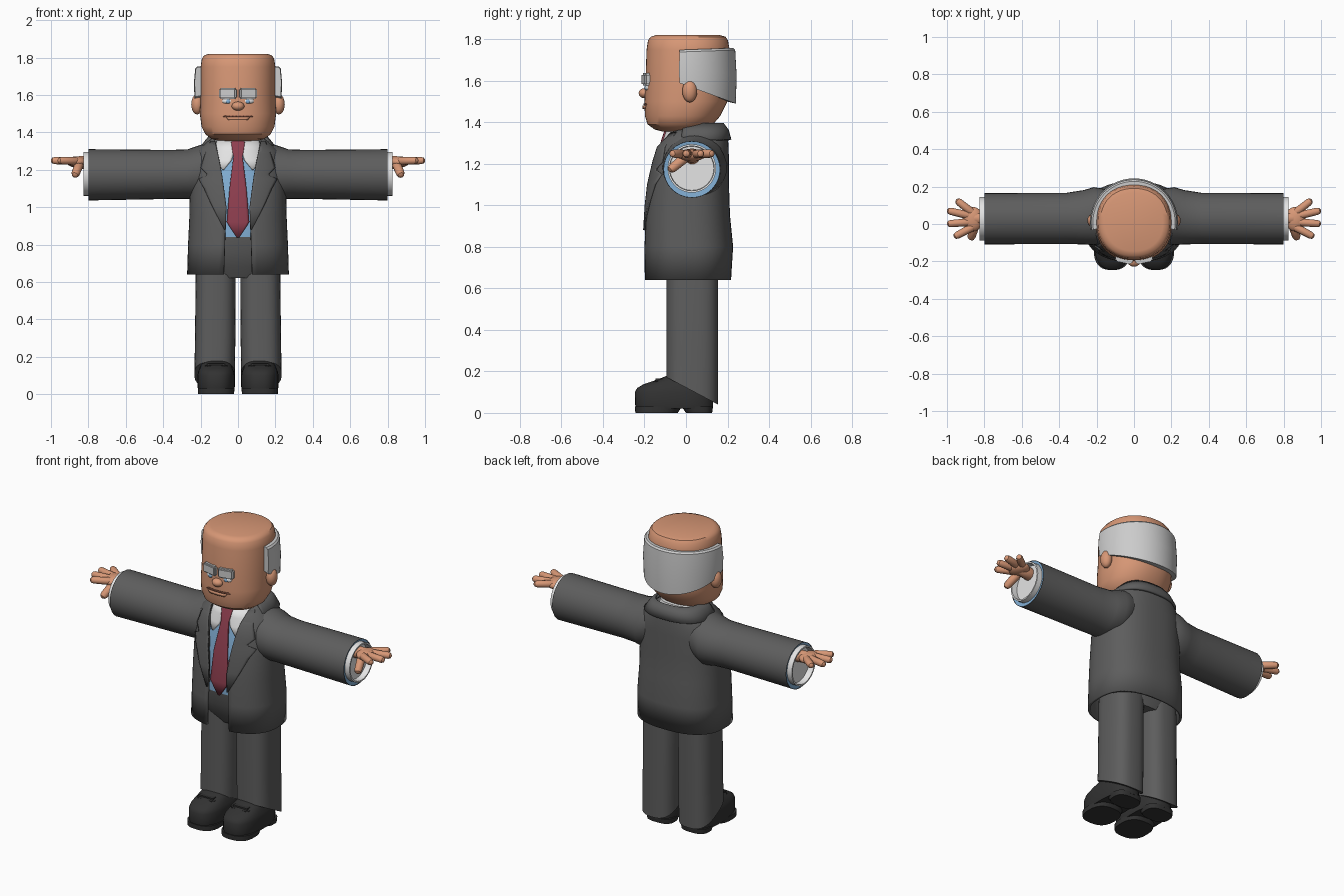
import bpy, bmesh, math
from mathutils import Vector

if "Cube" in bpy.data.objects:
    bpy.data.objects.remove(bpy.data.objects["Cube"])


def material(name, r, g, b):
    m = bpy.data.materials.new(name)
    m.diffuse_color = (r, g, b, 1)
    m.use_nodes = True
    m.node_tree.nodes["Principled BSDF"].inputs["Base Color"].default_value = m.diffuse_color
    return m


SKIN = material("skin", .68, .31, .18)
LIP = material("lip_brown", .30, .11, .07)
HAIR = material("hair_grey", .60, .60, .60)
SUIT = material("suit_grey", .11, .11, .11)
WHITE = material("collar_white", .78, .78, .78)
BLUE = material("shirt_blue", .22, .42, .65)
RED = material("tie_red", .28, .05, .08)
SHOE = material("shoe_black", .032, .032, .032)


def finish(bm, name, mat, thick=0):
    bmesh.ops.recalc_face_normals(bm, faces=bm.faces)
    me = bpy.data.meshes.new(name)
    bm.to_mesh(me)
    bm.free()
    me.materials.append(mat)
    ob = bpy.data.objects.new(name, me)
    bpy.context.collection.objects.link(ob)
    if thick:
        mod = ob.modifiers.new("thickness", 'SOLIDIFY')
        mod.thickness, mod.offset = thick, 0
    return ob


def skin(name, rows, mat, closed=True, caps=(True, True), thick=0):
    """Join rows of points into a surface."""
    bm = bmesh.new()
    vs = [[bm.verts.new(p) for p in row] for row in rows]
    n = len(rows[0])
    for a, b in zip(vs, vs[1:]):
        for i in range(n if closed else n - 1):
            j = (i + 1) % n
            bm.faces.new((a[i], a[j], b[j], b[i]))
    if closed and caps[0]:
        bm.faces.new(vs[0])
    if closed and caps[1]:
        bm.faces.new(vs[-1])
    return finish(bm, name, mat, thick)


def power(v, n):
    return math.copysign(abs(v) ** (2 / n), v)


def zring(ring, n=2.5, seg=40, gap=None, cx=0):
    """Rounded outline at height z; gap leaves the front open."""
    z, rx, y0, y1 = ring[:4]
    t0 = math.asin(min(1, gap / rx) ** (n / 2)) if gap else 0
    count = seg + 1 if gap else seg
    pts = []
    for i in range(count):
        t = t0 + (2 * math.pi - 2 * t0) * i / seg
        pts.append((cx + rx * power(math.sin(t), n),
                    (y0 + y1) / 2 - (y1 - y0) / 2 * power(math.cos(t), n), z))
    return pts


def loft(name, rings, mat, n=2.5, cx=0, seg=40):
    return skin(name, [zring(r, n, seg, None, cx) for r in rings], mat)


def front_y(rings, x, z, n):
    """Depth of the front of a lofted body."""
    z = min(max(z, rings[0][0]), rings[-1][0])
    for a, b in zip(rings, rings[1:]):
        if a[0] <= z <= b[0]:
            f = (z - a[0]) / (b[0] - a[0])
            rx, y0, y1 = [a[k] + (b[k] - a[k]) * f for k in (1, 2, 3)]
            u = min(1, abs(x) / rx)
            return (y0 + y1) / 2 - (y1 - y0) / 2 * (1 - u ** n) ** (1 / n)


def strip(name, rings, rows, mat, off, n=2.5, s=1, thick=.009):
    """Thin plate following the front of a body; rows are (z, x0, x1)."""
    pts = []
    for z, a, b in rows:
        xs = [a + (b - a) * i / 8 for i in range(9)]
        pts.append([(s * x, front_y(rings, x, z, n) - off, z) for x in xs])
    return skin(name, pts, mat, closed=False, thick=thick)


def xtube(name, rings, mat, s, caps=(True, True)):
    """Tube along x; rings are (x, cy, ry, cz, rz)."""
    rows = [[(s * x, cy + ry * math.cos(k * math.pi / 16), cz + rz * math.sin(k * math.pi / 16))
             for k in range(32)] for x, cy, ry, cz, rz in rings]
    return skin(name, rows, mat, caps=caps)


def capsule(name, p, q, r, mat):
    p, q = Vector(p), Vector(q)
    d = (q - p).normalized()
    u = d.orthogonal().normalized()
    w = d.cross(u)
    spec = [(p, -1 + .04, .25), (p, -.7, .7), (p, 0, 1), (q, 0, .9), (q, .6, .7), (q, .9, .25)]
    rows = [[c + d * r * o + (u * math.cos(k * math.pi / 6) + w * math.sin(k * math.pi / 6)) * r * f
             for k in range(12)] for c, o, f in spec]
    return skin(name, rows, mat)


def ellipsoid(name, c, size, mat):
    bm = bmesh.new()
    bmesh.ops.create_uvsphere(bm, u_segments=20, v_segments=12, radius=1)
    for v in bm.verts:
        v.co = Vector(c) + Vector([a * b for a, b in zip(v.co, size)])
    return finish(bm, name, mat)


def box(name, c, size, mat, rz=0, bevel=.008):
    bm = bmesh.new()
    bmesh.ops.create_cube(bm, size=1)
    bmesh.ops.scale(bm, vec=size, verts=bm.verts)
    bmesh.ops.bevel(bm, geom=bm.edges[:], offset=bevel, segments=2, affect='EDGES')
    ob = finish(bm, name, mat)
    ob.location, ob.rotation_euler.z = c, rz
    return ob


# Head
HEAD = [(1.355, .10, -.11, .08), (1.365, .14, -.15, .10), (1.39, .175, -.185, .13),
        (1.43, .195, -.198, .165), (1.5, .204, -.2, .2), (1.6, .2, -.195, .208),
        (1.75, .2, -.19, .21), (1.795, .193, -.183, .202), (1.812, .18, -.17, .19),
        (1.82, .155, -.145, .165)]
loft("head", HEAD, SKIN, 2.2, seg=48)
strip("mouth", HEAD, [(1.483, -.08, .08), (1.491, -.07, .07)], LIP, .003, 2.2, thick=.006)
strip("lower_lip", HEAD, [(1.465, -.05, .05), (1.482, -.065, .065)], SKIN, .005, 2.2)
ellipsoid("nose", (0, -.2, 1.54), (.034, .028, .024), SKIN)

# Hair band around the sides and back
rows = []
for i in range(41):
    t = math.radians(-10 + 200 * i / 40)
    c, d = math.cos(t), math.sin(t)
    zb, zt = 1.575 - .085 * d, 1.75 + .008 * d
    rows.append([(r * c, .008 + r * d, z) for r, z in
                 ((.19, zb + .01), (.232, zb), (.236, (zb + zt) / 2), (.229, zt - .01), (.22, zt), (.19, zt))])
skin("hair_band", rows, HAIR)

# Jacket with open front, shirt and trousers seat
JACKET = [(.64, .265, -.195, .21, .075), (.8, .26, -.196, .22, .07), (.95, .253, -.19, .205, .065),
          (1.1, .25, -.175, .2, .08), (1.22, .245, -.15, .2, .095), (1.30, .215, -.13, .197, .112),
          (1.345, .165, -.10, .19, .12), (1.375, .135, -.06, .18, .128)]
skin("jacket", [zring(r, gap=r[4], seg=60) for r in JACKET], SUIT, closed=False, thick=.014)
COLLAR = [(1.315, .2, -.10, .212, .185), (1.36, .165, -.08, .2, .15), (1.393, .135, -.05, .175, .12)]
skin("jacket_collar", [zring(r, gap=r[4]) for r in COLLAR], SUIT, closed=False, thick=.014)
SHIRT = [(.84, .2, -.165, .15), (.95, .2, -.165, .15), (1.1, .2, -.15, .15),
         (1.25, .17, -.115, .15), (1.33, .135, -.09, .14), (1.372, .115, -.075, .13)]
loft("shirt", SHIRT, BLUE)
loft("shirt_collar_band", [(1.31, .143, -.098, .148), (1.38, .122, -.08, .138)], WHITE)
TIE = [(.838, -.006, .006), (.92, -.06, .06), (1.1, -.045, .045), (1.27, -.024, .024),
       (1.3, -.03, .03), (1.345, -.036, .036), (1.355, -.025, .025)]
strip("tie", SHIRT, TIE, RED, .018, thick=.012)
loft("trouser_seat", [(.62, .15, -.08, .14), (.68, .22, -.115, .155), (.76, .225, -.15, .16),
                      (.845, .215, -.16, .155)], SUIT)

LAPEL = [(.88, .066, .072), (1.0, .062, .135), (1.1, .075, .18), (1.15, .082, .208),
         (1.17, .085, .165), (1.178, .087, .165), (1.21, .092, .198), (1.28, .106, .175), (1.35, .122, .145)]
COLLAR_POINT = [(1.2, .076, .082), (1.25, .035, .125), (1.3, .018, .132), (1.355, .02, .112)]

for s, side in ((1, "left"), (-1, "right")):
    # Face details
    box("brow_" + side, (s * .053, -.19, 1.607), (.094, .036, .06), HAIR, s * .2)
    ellipsoid("eye_" + side, (s * .053, -.172, 1.567), (.036, .025, .02), WHITE)
    ellipsoid("iris_" + side, (s * .053, -.192, 1.565), (.012, .008, .012), BLUE)
    ellipsoid("ear_" + side, (s * .218, .018, 1.55), (.032, .036, .054), SKIN)
    # Lapels and shirt collar points
    strip("lapel_" + side, JACKET, LAPEL, SUIT, .012, s=s)
    strip("collar_point_" + side, SHIRT, COLLAR_POINT, WHITE, .012, s=s)
    # Sleeve, lining and cuff
    xtube("sleeve_" + side, [(.1, .04, .13, 1.22, .13), (.17, .042, .148, 1.2, .143),
                             (.215, .042, .155, 1.183, .145), (.27, .036, .145, 1.177, .132),
                             (.36, .03, .137, 1.175, .131), (.8, .028, .137, 1.173, .137)],
          SUIT, s, (True, False))
    xtube("sleeve_lining_" + side, [(.795, .028, .136, 1.173, .136), (.792, .028, .112, 1.176, .112)],
          BLUE, s, (False, False))
    xtube("cuff_" + side, [(x, .028, r, 1.178, r) for x, r in
                           ((.77, .117), (.825, .117), (.825, .108), (.79, .106))], WHITE, s)
    # Hand
    capsule("wrist_" + side, (s * .78, .03, 1.235), (s * .85, .03, 1.24), .038, SKIN)
    ellipsoid("palm_" + side, (s * .862, .026, 1.242), (.055, .066, .03), SKIN)
    fingers = (((.87, .065), (.935, .117)), ((.88, .045), (.98, .068)),
               ((.88, .01), (.98, .002)), ((.87, -.02), (.945, -.06)))
    for i, (a, b) in enumerate(fingers):
        capsule(f"finger_{i + 1}_{side}", (s * a[0], a[1], 1.247), (s * b[0], b[1], 1.249), .022, SKIN)
    capsule("thumb_" + side, (s * .85, -.01, 1.225), (s * .868, -.065, 1.18), .025, SKIN)
    # Trouser leg with slanted hem
    leg = [zring((z, rx, -.095, .155), 2.8, 40, None, s * cx) for z, rx, cx in
           ((0, .108, .125), (.3, .108, .122), (.64, .107, .119), (.8, .1, .118))]
    leg[0] = [(x, y, .122 - .53 * y) for x, y, z in leg[0]]
    skin("trouser_leg_" + side, leg, SUIT)
    # Shoe with split sole and lace flap
    loft("shoe_" + side, [(.02, .095, -.24, .13), (.04, .1, -.245, .13), (.1, .1, -.246, .13),
                          (.12, .096, -.235, .128), (.138, .088, -.205, .12), (.16, .08, -.14, .1),
                          (.178, .065, -.095, .08)], SHOE, 2.6, s * .117)
    loft("sole_" + side, [(0, .096, -.244, -.04), (.03, .098, -.246, -.02)], SHOE, 2.6, s * .117)
    loft("heel_" + side, [(0, .085, .0, .126), (.03, .09, -.02, .13)], SHOE, 2.8, s * .117)
    box("lace_flap_" + side, (s * .117, -.125, .15), (.12, .07, .03), SHOE, 0, .012)

# Smooth shading with sharp edges kept
bpy.ops.object.select_all(action='DESELECT')
for ob in bpy.context.scene.objects:
    ob.select_set(True)
    bpy.context.view_layer.objects.active = ob
bpy.ops.object.shade_smooth_by_angle(angle=math.radians(35))
